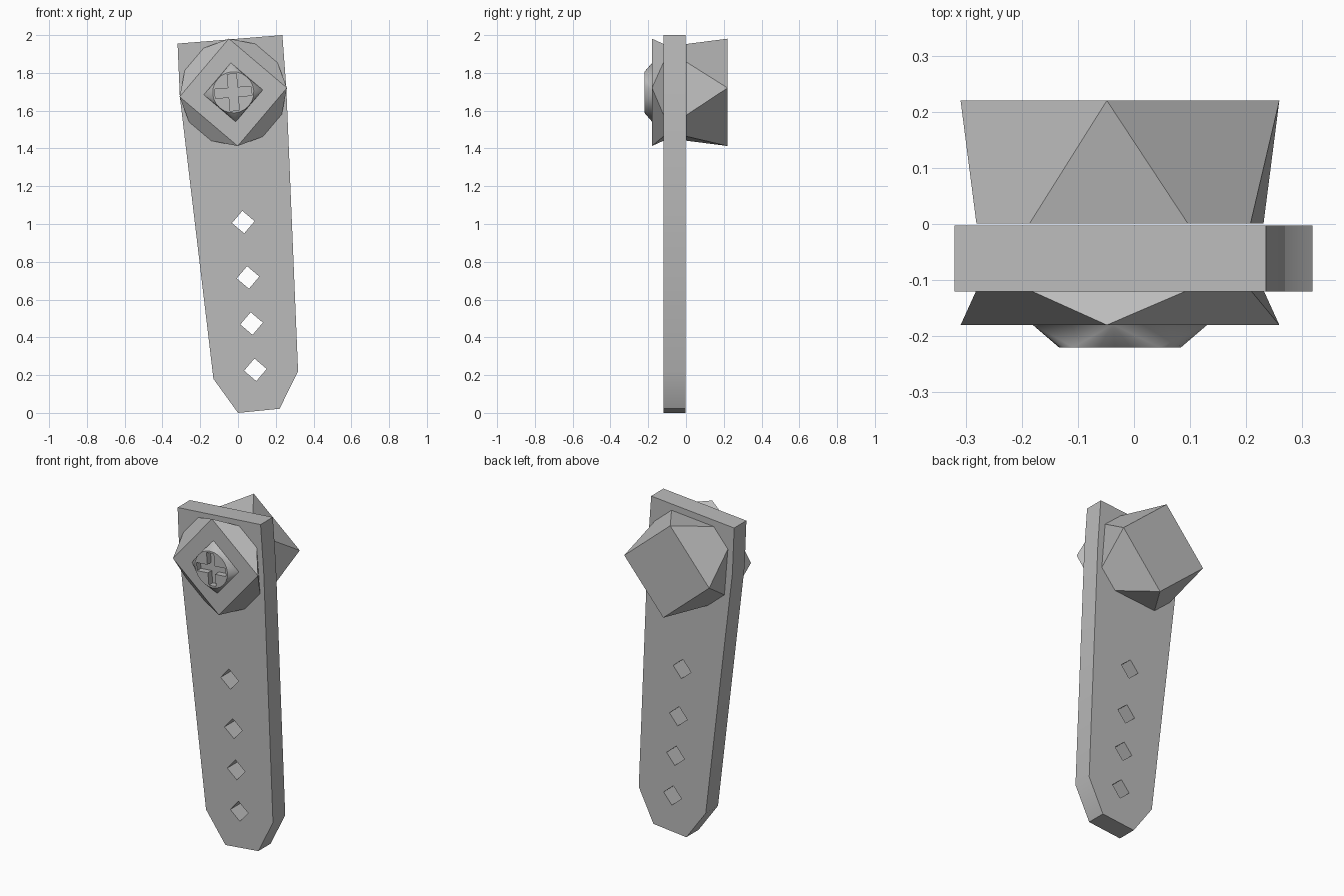
import bpy
import bmesh
from math import cos, sin, radians

if "Cube" in bpy.data.objects:
    bpy.data.objects.remove(bpy.data.objects["Cube"])

TILT = 4.7                     # lean of the whole lever, degrees
HUB = (-0.025, 1.697)          # hub centre in x, z
PLATE_FRONT, PLATE_BACK = -0.12, -0.003

grey = bpy.data.materials.new("plain grey")
grey.use_nodes = True
grey.diffuse_color = (0.5, 0.5, 0.5, 1)
grey.node_tree.nodes["Principled BSDF"].inputs["Base Color"].default_value = (0.5, 0.5, 0.5, 1)


def finish(name, bm):
    bmesh.ops.recalc_face_normals(bm, faces=bm.faces)
    mesh = bpy.data.meshes.new(name)
    bm.to_mesh(mesh)
    bm.free()
    mesh.materials.append(grey)
    obj = bpy.data.objects.new(name, mesh)
    bpy.context.collection.objects.link(obj)
    return obj


def ring(centre, radius, angles):
    """Points in x, z at the given angles, leaning with the lever."""
    return [(centre[0] + radius * cos(radians(a + TILT)),
             centre[1] + radius * sin(radians(a + TILT))) for a in angles]


def prisms(name, profiles, y0, y1):
    """Extrude closed x, z profiles from y0 to y1."""
    bm = bmesh.new()
    for profile in profiles:
        face = bm.faces.new([bm.verts.new((x, y0, z)) for x, z in profile])
        out = bmesh.ops.extrude_face_region(bm, geom=[face], use_keep_orig=True)
        moved = [v for v in out["geom"] if isinstance(v, bmesh.types.BMVert)]
        bmesh.ops.translate(bm, verts=moved, vec=(0, y1 - y0, 0))
    return finish(name, bm)


def hull(name, *loops):
    """Convex loft through (points, y) loops."""
    bm = bmesh.new()
    for points, y in loops:
        for x, z in points:
            bm.verts.new((x, y, z))
    bmesh.ops.convex_hull(bm, input=bm.verts[:])
    bmesh.ops.dissolve_limit(bm, angle_limit=radians(0.5), verts=bm.verts[:], edges=bm.edges[:])
    return finish(name, bm)


def cut(obj, cutter):
    mod = obj.modifiers.new("cut", 'BOOLEAN')
    mod.operation = 'DIFFERENCE'
    mod.solver = 'EXACT'
    mod.object = cutter
    bpy.context.view_layer.objects.active = obj
    bpy.ops.object.modifier_apply(modifier=mod.name)
    bpy.data.objects.remove(cutter)


SQUARE = range(0, 360, 90)

# Tapered lever plate with four diamond holes
outline = [(-0.32, 1.955), (0.235, 2.0), (0.256, 1.715), (0.318, 0.22),
           (0.22, 0.022), (0.0, 0.0), (-0.13, 0.18), (-0.308, 1.675)]
plate = prisms("lever_plate", [outline], PLATE_FRONT, PLATE_BACK)
hole_centres = [(0.028, 1.01), (0.053, 0.717), (0.072, 0.473), (0.092, 0.228)]
cut(plate, prisms("hole_cutter", [ring(c, 0.06, SQUARE) for c in hole_centres], -0.3, 0.3))

# Hub: square ends that blend to a rounder waist at the plate
square = ring(HUB, 0.285, SQUARE)
waist = ring(HUB, 0.283, [a for a in range(0, 360, 30) if a % 90])
front_hub = hull("front_hub", (square, -0.18), (waist, PLATE_FRONT + 0.002))
back_hub = hull("back_hub", (square, 0.22), (waist, PLATE_BACK + 0.004))

# Screw head: square base to round face, with a cross slot
screw = hull("screw_head", (ring(HUB, 0.157, SQUARE), -0.179),
             (ring(HUB, 0.109, range(0, 360, 15)), -0.22))
inner, tip = 0.034, 0.1
cross = []
for a in SQUARE:
    cross += ring(HUB, tip, (a - 14, a + 14)) + ring(HUB, inner, (a + 45,))
cut(screw, prisms("slot_cutter", [cross], -0.3, -0.183))

# Soft shading where neighbouring faces meet at shallow angles
for obj in (plate, front_hub, back_hub, screw):
    bpy.ops.object.select_all(action='DESELECT')
    obj.select_set(True)
    bpy.context.view_layer.objects.active = obj
    bpy.ops.object.shade_smooth_by_angle(angle=radians(30))
